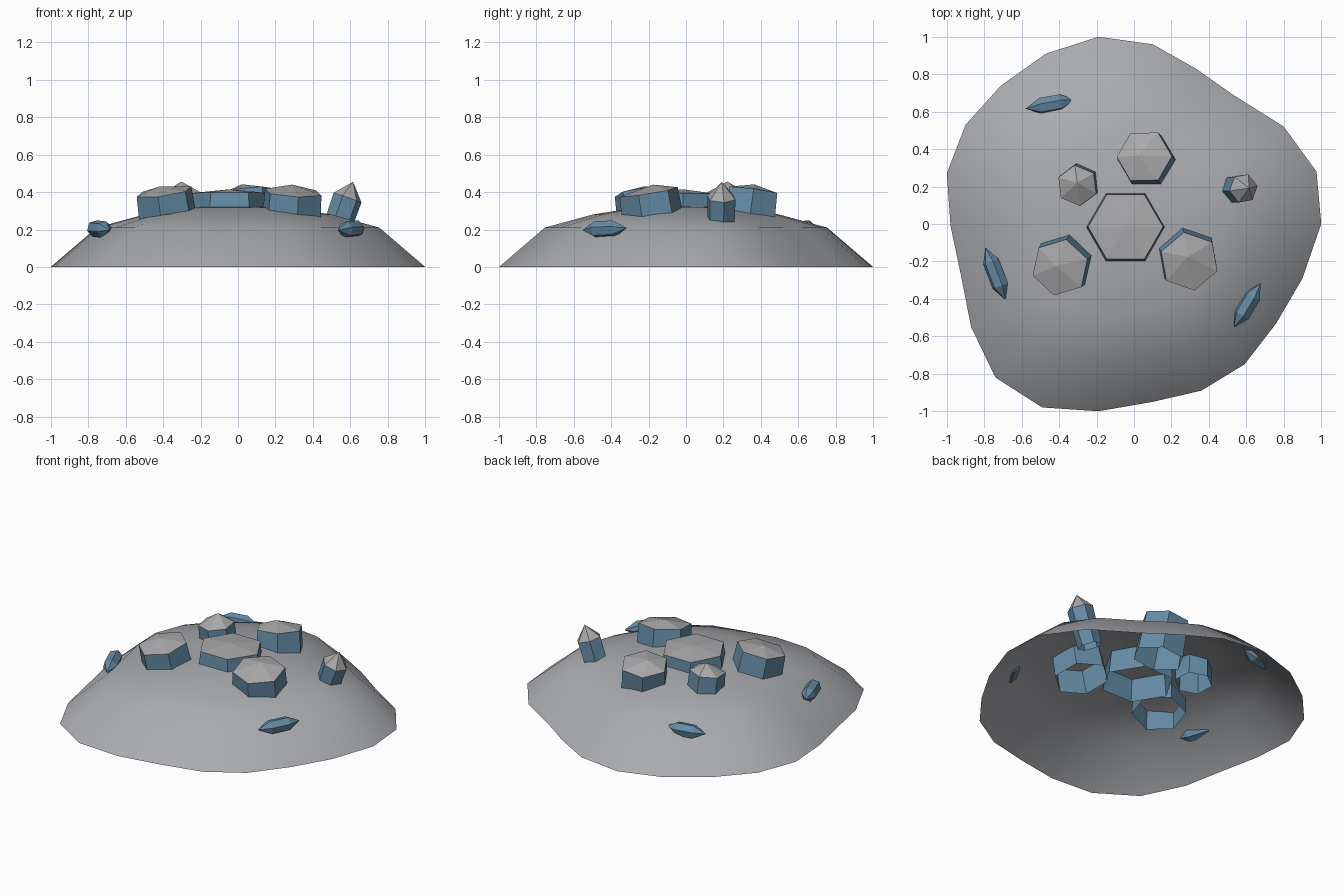
import bpy, bmesh, math
from mathutils import Vector, Matrix

if "Cube" in bpy.data.objects:
    bpy.data.objects.remove(bpy.data.objects["Cube"])


def material(name, rgb):
    m = bpy.data.materials.new(name)
    m.diffuse_color = (*rgb, 1)
    m.use_nodes = True
    m.node_tree.nodes["Principled BSDF"].inputs["Base Color"].default_value = m.diffuse_color
    return m


STONE = material("stone grey", (0.40, 0.41, 0.43))
BLUE = material("slate blue", (0.13, 0.26, 0.38))
CAP = material("cap grey", (0.40, 0.40, 0.41))


def finish(name, bm, mats, smooth=False):
    me = bpy.data.meshes.new(name)
    bmesh.ops.recalc_face_normals(bm, faces=bm.faces)
    for f in bm.faces:
        f.smooth = smooth
    bm.to_mesh(me)
    bm.free()
    for m in mats:
        me.materials.append(m)
    ob = bpy.data.objects.new(name, me)
    bpy.context.collection.objects.link(ob)
    return ob


# Mound: irregular outline shrunk up a dome profile, open underneath
OUTLINE = [(1, 0), (.975, .28), (.80, .52), (.53, .69), (.33, .83), (.10, .96),
           (-.19, 1), (-.47, .91), (-.71, .74), (-.90, .53), (-1, .27),
           (-.98, -.01), (-.925, -.27), (-.87, -.55), (-.74, -.82), (-.49, -.98),
           (-.19, -1), (.10, -.95), (.36, -.89), (.59, -.75), (.76, -.53), (.90, -.29)]
bm = bmesh.new()
rings = [[bm.verts.new((x * s, y * s, z)) for x, y in OUTLINE]
         for s, z in [(1, 0), (.755, .21), (.5, .28), (.27, .317)]]
n = len(OUTLINE)
for a, b in zip(rings, rings[1:]):
    for i in range(n):
        j = (i + 1) % n
        bm.faces.new((a[i], a[j], b[j], b[i]))
top = bm.verts.new((0, 0, .33))
for i in range(n):
    bm.faces.new((rings[-1][i], rings[-1][(i + 1) % n], top))
finish("mound", bm, [STONE], smooth=True)


def crystal(name, base, rim, r_base, r_rim, turn, peak, shift=(0, 0), tail=0, cap=1):
    """Six-sided hollow column from base to rim centre with a low faceted cap."""
    base, rim = Vector(base), Vector(rim)
    axis = (rim - base).normalized()
    if axis.z > .7:      # upright: keep the hexagon turn as seen from above
        u = (Vector((1, 0, 0)) - axis * axis.x).normalized()
    else:                # lying down: start from the sideways direction
        u = axis.cross(Vector((0, 0, 1))).normalized()
    v = axis.cross(u)
    bm = bmesh.new()

    def ring(c, r):
        return [bm.verts.new(c + r * (u * math.cos(t) + v * math.sin(t)))
                for t in (math.radians(turn + 60 * i) for i in range(6))]

    lo, hi = ring(base, r_base), ring(rim, r_rim)
    apex = bm.verts.new(rim + axis * peak + u * shift[0] + v * shift[1])
    end = bm.verts.new(base - axis * tail) if tail else None
    for i in range(6):
        j = (i + 1) % 6
        bm.faces.new((lo[i], lo[j], hi[j], hi[i]))
        bm.faces.new((hi[i], hi[j], apex)).material_index = cap
        if end:
            bm.faces.new((lo[j], lo[i], end))
    return finish(name, bm, [BLUE, CAP])


# Standing crystals, leaning outward from the centre
crystal("centre_crystal", (-.045, -.02, .17), (-.045, -.015, .395), .225, .2, 0, .02)
crystal("left_crystal", (-.36, -.195, .16), (-.395, -.232, .402), .165, .155, 18, .03, (-.02, .01))
crystal("right_crystal", (.28, -.16, .15), (.295, -.2, .4), .172, .16, 40, .035, (-.01, .03))
crystal("back_crystal", (.08, .325, .15), (.055, .36, .405), .16, .148, 0, .04, (-.03, 0))
crystal("small_crystal", (-.285, .22, .16), (-.303, .205, .395), .115, .11, 37, .06, (.005, .02))
crystal("tall_crystal", (.505, .185, .14), (.585, .19, .37), .075, .08, 10, .09)

# Shards lying half buried on the slopes
crystal("left_shard", (-.765, -.20, .205), (-.715, -.33, .2), .045, .045, 15, .08, tail=.08, cap=0)
crystal("back_shard", (-.50, .63, .205), (-.39, .65, .205), .045, .045, 15, .08, tail=.08, cap=0)
crystal("right_shard", (.635, -.385, .205), (.575, -.485, .2), .045, .045, 15, .08, tail=.08, cap=0)
